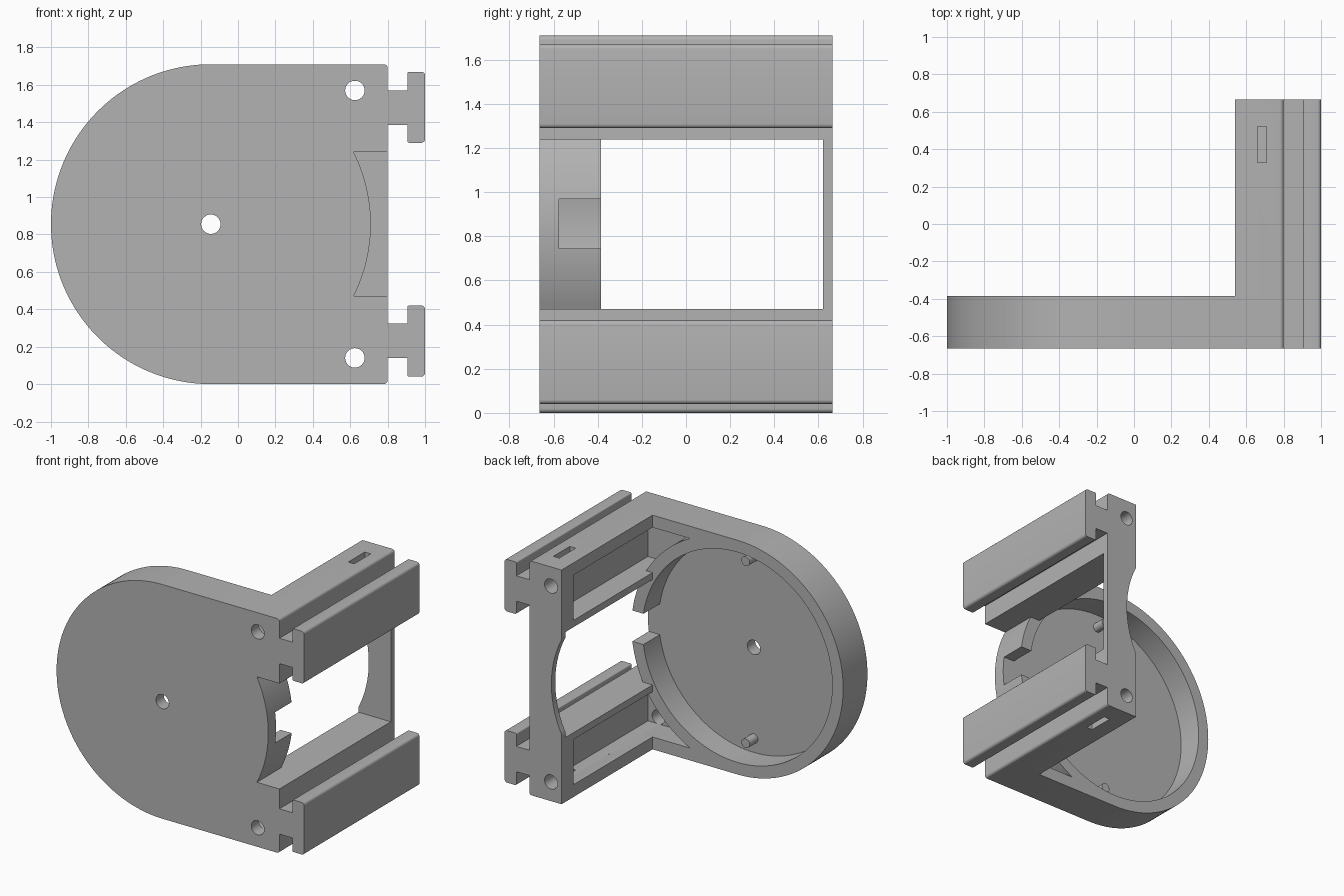
import bpy, bmesh
from math import cos, sin, radians, degrees, asin

if "Cube" in bpy.data.objects:
    bpy.data.objects.remove(bpy.data.objects["Cube"])

HEIGHT, RIGHT, INNER = 1.71, 0.8, 0.54   # body height, arm outer and inner x
FRONT, CUP_BACK, BACK = -0.665, -0.385, 0.665
FLOOR = -0.575                           # back of the front wall
CX, CZ, R, R_IN = -0.145, 0.855, 0.855, 0.767
ARM_LOW, WALL = 1.24, 0.09

grey = bpy.data.materials.new("plain grey")
grey.use_nodes = True
colour = (0.45, 0.45, 0.45, 1)
grey.diffuse_color = colour
grey.node_tree.nodes["Principled BSDF"].inputs["Base Color"].default_value = colour


def arc(x, z, r, a0, a1, n):
    angles = [radians(a0 + (a1 - a0) * i / n) for i in range(n + 1)]
    return [(x + r * cos(a), z + r * sin(a)) for a in angles]


def circle(x, z, r, n=40):
    return arc(x, z, r, 0, 360, n)[:-1]


def box(x0, x1, z0, z1):
    return [(x0, z0), (x1, z0), (x1, z1), (x0, z1)]


def flip(points):
    return [(x, HEIGHT - z) for x, z in points]


def prism(name, points, y0, y1):
    """Extrude an x-z profile from y0 to y1."""
    bm = bmesh.new()
    face = bm.faces.new([bm.verts.new((x, y0, z)) for x, z in points])
    new = bmesh.ops.extrude_face_region(bm, geom=[face])["geom"]
    verts = [v for v in new if isinstance(v, bmesh.types.BMVert)]
    bmesh.ops.translate(bm, verts=verts, vec=(0, y1 - y0, 0))
    bmesh.ops.recalc_face_normals(bm, faces=bm.faces)
    mesh = bpy.data.meshes.new(name)
    bm.to_mesh(mesh)
    bm.free()
    mesh.materials.append(grey)
    ob = bpy.data.objects.new(name, mesh)
    bpy.context.collection.objects.link(ob)
    return ob


def cut(ob, points, y0, y1):
    cutter = prism("cutter", points, y0, y1)
    cutter.hide_render = True
    mod = ob.modifiers.new("cut", "BOOLEAN")
    mod.operation, mod.solver, mod.object = "DIFFERENCE", "EXACT", cutter
    bpy.context.view_layer.objects.active = ob
    bpy.ops.object.modifier_apply(modifier=mod.name)
    bpy.data.objects.remove(cutter)


parts = []
low_corner = arc(RIGHT - 0.02, 0.02, 0.02, -90, 0, 5)
high_corner = flip(low_corner)[::-1]
rod_hole = circle(0.625, 1.57, 0.052)

# Round cup body with two square corners on its left
side = degrees(asin((ARM_LOW - CZ) / R))
outline = (low_corner + [(RIGHT, HEIGHT - ARM_LOW)]
           + arc(CX, CZ, R, -side, side, 24) + [(RIGHT, ARM_LOW)]
           + high_corner + arc(CX, CZ, R, 90, 270, 80))
body = prism("cup_body", outline, FRONT, CUP_BACK)
cut(body, circle(CX, CZ, R_IN, 128), FLOOR, 0)
cut(body, circle(CX, CZ, 0.052), -1, 0)
cut(body, box(0.4, 0.9, 0.745, 0.97), FLOOR, 0)

# Corner pockets between the ring and the outer walls
pocket_low, pocket_high, pocket_x = ARM_LOW + 0.05, HEIGHT - WALL, RIGHT - WALL
a0 = degrees(asin((pocket_low - CZ) / R))
a1 = degrees(asin((pocket_high - CZ) / R))
pocket = [(pocket_x, pocket_high), (pocket_x, pocket_low)] + arc(CX, CZ, R, a0, a1, 20)
for mirror in (list, flip):
    cut(body, mirror(pocket), FLOOR, 0)
    cut(body, mirror(rod_hole), -1, 0)
parts.append(body)

# Arms with a hollow channel, rod hole and tie slot, and their T rails
arm_profile = [(INNER, ARM_LOW), (RIGHT, ARM_LOW)] + high_corner + [(INNER, HEIGHT)]
neck = box(RIGHT - 0.01, 0.915, 1.385, 1.57)
c = 0.02
flange = (arc(1 - c, 1.29 + c, c, -90, 0, 5) + arc(1 - c, 1.67 - c, c, 0, 90, 5)
          + arc(0.905 + c / 2, 1.67 - c / 2, c / 2, 90, 180, 4)
          + arc(0.905 + c / 2, 1.29 + c / 2, c / 2, 180, 270, 4))
for label, mirror in (("upper", list), ("lower", flip)):
    arm = prism(label + "_arm", mirror(arm_profile), CUP_BACK, BACK)
    cut(arm, mirror(box(0.4, pocket_x, pocket_low, pocket_high)), -0.5, 0.525)
    cut(arm, mirror(rod_hole), 0, 1)
    cut(arm, mirror(box(0.66, 0.708, 1.5, 1.8)), 0.33, 0.52)
    parts += [arm,
              prism(label + "_rail_neck", mirror(neck), FRONT, BACK),
              prism(label + "_rail_flange", mirror(flange), FRONT, BACK),
              prism(label + "_pin", mirror(circle(CX, CZ + 0.665, 0.034, 24)),
                    FLOOR - 0.01, -0.48)]

# Thin end plate joining the arms, with a round bite
plate = prism("end_plate", box(INNER, RIGHT, HEIGHT - ARM_LOW, ARM_LOW), 0.62, BACK)
cut(plate, circle(CX, CZ, R_IN, 128), 0.5, 1)
parts.append(plate)

bpy.ops.object.select_all(action="DESELECT")
for ob in parts:
    ob.select_set(True)
bpy.context.view_layer.objects.active = body
bpy.ops.object.shade_smooth_by_angle(angle=radians(30))
